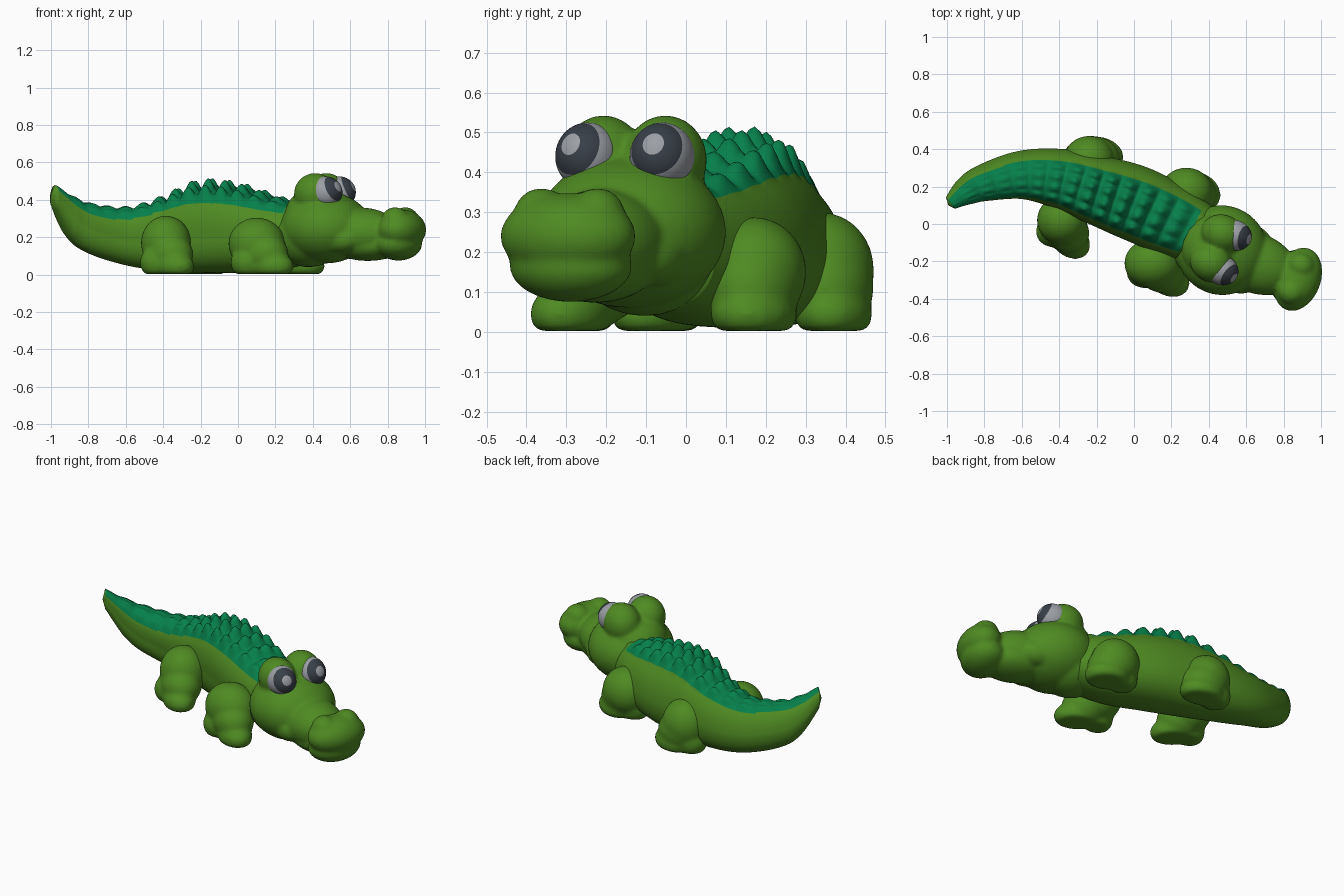
import bpy, bmesh, math
from mathutils import Vector, Matrix

if "Cube" in bpy.data.objects:
    bpy.data.objects.remove(bpy.data.objects["Cube"])


def material(name, rgb):
    m = bpy.data.materials.new(name)
    m.diffuse_color = (*rgb, 1)
    m.use_nodes = True
    m.node_tree.nodes["Principled BSDF"].inputs["Base Color"].default_value = m.diffuse_color
    return m


GREEN = material("leaf green", (0.078, 0.255, 0.016))
TEAL = material("back scale green", (0.002, 0.215, 0.07))
GREY = material("eye grey", (0.33, 0.35, 0.38))
DARK = material("pupil dark grey", (0.04, 0.05, 0.065))


def make_object(name, bm, mats):
    me = bpy.data.meshes.new(name)
    bmesh.ops.recalc_face_normals(bm, faces=bm.faces[:])
    for f in bm.faces:
        f.smooth = True
    bm.to_mesh(me)
    bm.free()
    for m in mats:
        me.materials.append(m)
    ob = bpy.data.objects.new(name, me)
    bpy.context.collection.objects.link(ob)
    return ob


def blob_part(name, blobs, frame, smooth=6):
    """Merge ellipsoids (centre, radii, turn about z) into one soft clay-like part."""
    bm = bmesh.new()
    for c, r, turn in blobs:
        mat = (frame @ Matrix.Translation(c) @ Matrix.Rotation(math.radians(turn), 4, 'Z')
               @ Matrix.Diagonal((*r, 1)))
        bmesh.ops.create_uvsphere(bm, u_segments=40, v_segments=24, radius=1, matrix=mat)
    for v in bm.verts:
        v.co.z = max(v.co.z, 0.002)
    ob = make_object(name, bm, [GREEN])
    rm = ob.modifiers.new("merge", 'REMESH')
    rm.mode = 'VOXEL'
    rm.voxel_size = 0.011
    rm.use_smooth_shade = True
    sm = ob.modifiers.new("soften", 'SMOOTH')
    sm.factor = 0.5
    sm.iterations = smooth
    return ob


# Body and tail: stations of x, y, bottom z, top z, half width, scale height
STATIONS = [
    (-0.982, 0.112, 0.355, 0.475, 0.038, 0.004),
    (-0.90, 0.175, 0.195, 0.415, 0.075, 0.010),
    (-0.80, 0.222, 0.115, 0.375, 0.098, 0.012),
    (-0.60, 0.264, 0.050, 0.350, 0.128, 0.018),
    (-0.40, 0.245, 0.020, 0.385, 0.158, 0.042),
    (-0.20, 0.185, 0.010, 0.438, 0.183, 0.075),
    (0.00, 0.115, 0.010, 0.435, 0.200, 0.065),
    (0.20, 0.020, 0.020, 0.395, 0.192, 0.036),
    (0.37, -0.070, 0.060, 0.360, 0.160, 0.008),
]


def sample(t):
    """Smooth curve through the stations."""
    n = len(STATIONS) - 1
    i = min(int(t * n), n - 1)
    f = t * n - i
    p0, p1, p2, p3 = (STATIONS[min(max(i + k, 0), n)] for k in (-1, 0, 1, 2))
    return [0.5 * (2 * b + (c - a) * f + (2 * a - 5 * b + 4 * c - d) * f * f
                   + (3 * b - a - 3 * c + d) * f ** 3)
            for a, b, c, d in zip(p0, p1, p2, p3)]


def build_body(along=190, around=96):
    bm = bmesh.new()
    rings, info = [], []
    for k in range(along + 1):
        t = k / along
        x, y, zb, zt, hw, amp = sample(t)
        a, b = sample(max(t - 0.01, 0)), sample(min(t + 0.01, 1))
        side = Vector((a[1] - b[1], b[0] - a[0], 0)).normalized()
        # the back and its scaled strip lean to one side, most along the tail
        tail = min(max((-0.35 - x) / 0.35, 0), 1)
        lean = (0.14 + 0.06 * tail) * min(1, max(0, (0.35 - x) / 0.4))
        lo, hi = -0.76 - 0.10 * tail, 0.74 - 0.04 * tail
        zc, ring, us = zb + 0.45 * (zt - zb), [], []
        for j in range(around):
            ang = 2 * math.pi * j / around
            c, s = math.cos(ang), math.sin(ang)
            n = 2.35
            u = math.copysign(abs(c) ** (2 / n), c)
            w = math.copysign(abs(s) ** (2 / n), s)
            z = zc + w * ((zt - zc) if s > 0 else (zc - zb))
            on_back = s > 0 and lo < u < hi
            if on_back:
                row = abs(math.sin(4 * math.pi * (u - lo) / (hi - lo)))
                bump = abs(math.sin(math.pi * x / 0.093)) ** 1.3
                edge = min(1, (u - lo) * 6, (hi - u) * 6)
                z += amp * bump * (0.35 + 0.65 * row) * (1 - 0.6 * u * u) * edge
            ring.append(bm.verts.new(Vector((x, y, z)) + side * (u - lean * max(w, 0)) * hw))
            us.append(on_back and x < 0.30)
        rings.append(ring)
        info.append(us)
    for k in range(along):
        for j in range(around):
            j2 = (j + 1) % around
            f = bm.faces.new((rings[k][j], rings[k][j2], rings[k + 1][j2], rings[k + 1][j]))
            f.material_index = int(info[k][j] and info[k][j2])
    # rounded tail tip and neck end
    for ring, push in ((rings[0], Vector((-0.012, -0.01, 0.0))), (rings[-1], Vector((0.03, -0.01, 0)))):
        mid = sum((v.co for v in ring), Vector()) / around
        tip = bm.verts.new(mid + push)
        for j in range(around):
            bm.faces.new((ring[j], ring[(j + 1) % around], tip))
    return make_object("body_and_tail", bm, [GREEN, TEAL])


build_body()

# Head, in its own frame: x forward, y to its left
HEAD = Matrix.Translation((0.47, -0.14, 0)) @ Matrix.Rotation(math.radians(-21), 4, 'Z')
head = [
    ((0.0, 0, 0.25), (0.245, 0.240, 0.19), 0),       # skull
    ((-0.06, 0, 0.33), (0.160, 0.170, 0.13), 0),     # nape
    ((-0.10, 0, 0.20), (0.19, 0.185, 0.16), 0),      # throat
    ((0.20, 0, 0.22), (0.22, 0.160, 0.138), 0),      # bridge
    ((0.24, 0, 0.155), (0.20, 0.135, 0.082), 0),     # chin
    ((0.435, 0, 0.240), (0.122, 0.176, 0.108), 0),   # upper snout
    ((0.415, 0, 0.165), (0.122, 0.158, 0.090), 0),   # lower jaw
]
for s in (-1, 1):
    head += [
        ((-0.030, 0.083 * s, 0.430), (0.115, 0.103, 0.113), 0),  # brow
        ((0.425, 0.075 * s, 0.29), (0.075, 0.070, 0.071), 0),    # nostril bump
        ((0.13, 0.115 * s, 0.19), (0.105, 0.075, 0.075), 0),     # cheek
    ]
blob_part("head", head, HEAD, 8)

# Eyes: pole points along the gaze, rings coloured by angle from it
for s, label, out in ((-1, "right", 0.20), (1, "left", 0.08)):
    bm = bmesh.new()
    bmesh.ops.create_uvsphere(bm, u_segments=40, v_segments=36, radius=1)
    for f in bm.faces:
        a = math.degrees(f.calc_center_median().angle(Vector((0, 0, 1))))
        f.material_index = 1 if 22 < a < 55 else 0
    gaze = Vector((0.85, out * s, 0.36)).to_track_quat('Z', 'Y').to_matrix().to_4x4()
    bm.transform(HEAD @ Matrix.Translation((0.036, 0.100 * s, 0.440))
                 @ Matrix.Diagonal((0.092, 0.080, 0.085, 1)) @ gaze)
    make_object(label + "_eye", bm, [GREY, DARK])

# Legs: thigh centre, thigh radii, foot centre, foot radii, foot turn
LEGS = {
    "right_front_leg": ((0.10, -0.21, 0.165), (0.152, 0.132, 0.140),
                        (0.18, -0.29, 0.045), (0.125, 0.092, 0.078), -30),
    "right_rear_leg": ((-0.385, 0.02, 0.170), (0.134, 0.132, 0.145),
                       (-0.345, -0.08, 0.045), (0.125, 0.092, 0.078), -42),
    "left_front_leg": ((0.28, 0.17, 0.15), (0.142, 0.132, 0.138),
                       (0.34, 0.17, 0.045), (0.127, 0.105, 0.078), -25),
    "left_rear_leg": ((-0.24, 0.34, 0.155), (0.137, 0.132, 0.145),
                      (-0.18, 0.37, 0.045), (0.127, 0.095, 0.078), -15),
}
for name, (tc, tr, fc, fr, turn) in LEGS.items():
    t, f = Vector(tc), Vector(fc)
    shin = t.lerp(f, 0.5)
    shin.z = 0.11
    heel = Vector((t.x - 0.045, t.lerp(f, 0.6).y, 0.065))
    blob_part(name, [(t, tr, 0), (f, fr, turn), (shin, (0.135, 0.115, 0.11), turn),
                     (heel, (0.095, 0.085, 0.09), 0)], Matrix.Identity(4), 12)
